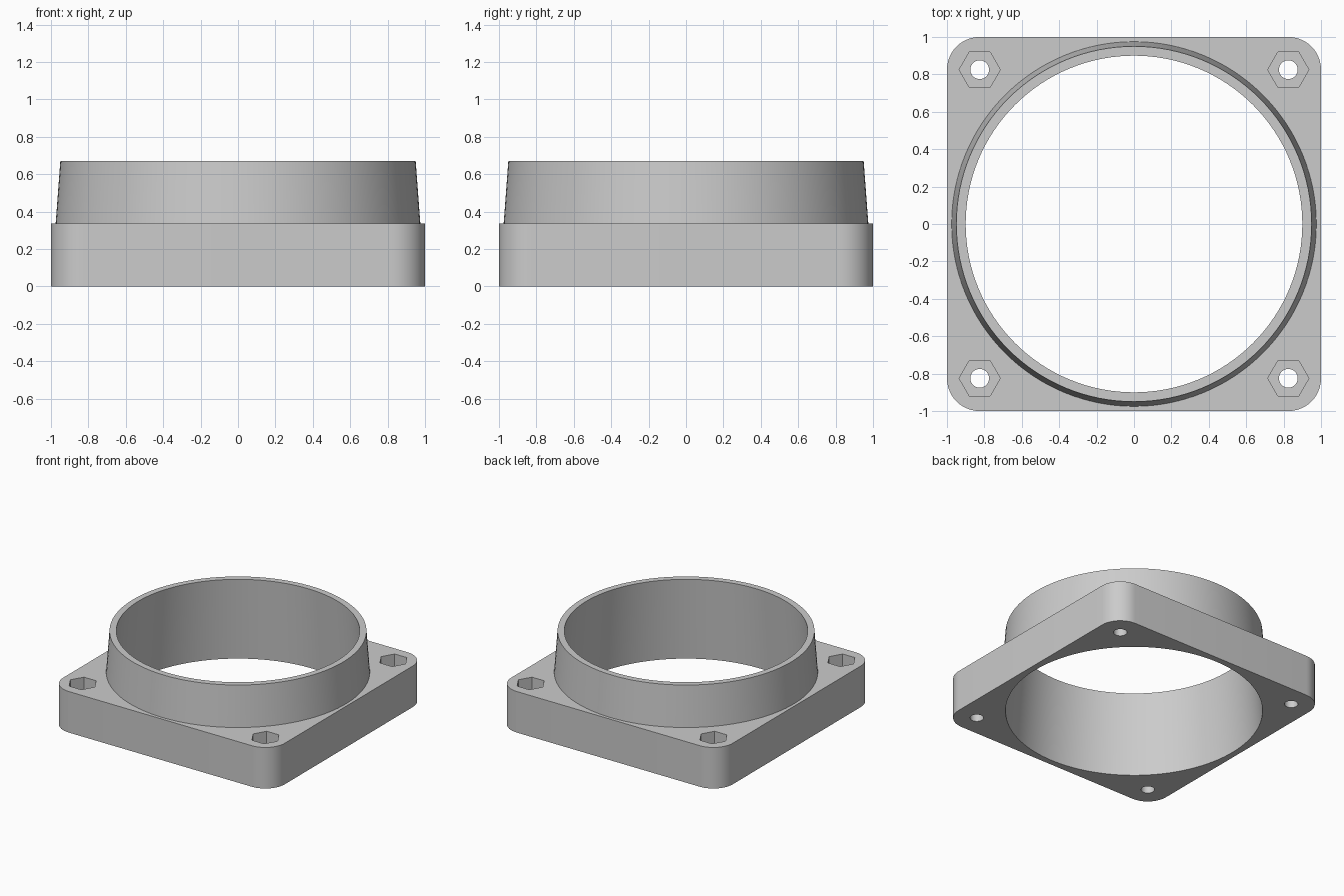
import bpy, bmesh, math

PLATE_TOP, TOTAL = 0.335, 0.67      # plate height, full height
HOLE = 0.825                        # bolt centre offset, also corner centre
CORNER = 1.0 - HOLE
SLOPE = 0.05 / TOTAL                # taper shared by bore and collar

cube = bpy.data.objects.get("Cube")
if cube:
    bpy.data.objects.remove(cube, do_unlink=True)

grey = bpy.data.materials.new("mid_grey")
grey.use_nodes = True
colour = (0.6, 0.6, 0.6, 1)
grey.diffuse_color = colour
grey.node_tree.nodes["Principled BSDF"].inputs["Base Color"].default_value = colour


def add_object(name, bm):
    bmesh.ops.recalc_face_normals(bm, faces=bm.faces)
    mesh = bpy.data.meshes.new(name)
    bm.to_mesh(mesh)
    bm.free()
    mesh.materials.append(grey)
    obj = bpy.data.objects.new(name, mesh)
    bpy.context.collection.objects.link(obj)
    return obj


def cone(name, r_low, r_high, z_low, z_high, sides, x=0, y=0):
    """Closed vertical frustum with a corner pointing along +x."""
    bm = bmesh.new()
    rings = []
    for r, z in ((r_low, z_low), (r_high, z_high)):
        angles = [math.tau * i / sides for i in range(sides)]
        rings.append([bm.verts.new((x + r * math.cos(a), y + r * math.sin(a), z))
                      for a in angles])
        bm.faces.new(rings[-1])
    for i in range(sides):
        j = (i + 1) % sides
        bm.faces.new((rings[0][i], rings[0][j], rings[1][j], rings[1][i]))
    return add_object(name, bm)


def rounded_plate(name, steps=12):
    bm = bmesh.new()
    verts = []
    for k, (sx, sy) in enumerate(((1, 1), (-1, 1), (-1, -1), (1, -1))):
        for i in range(steps + 1):
            a = (k + i / steps) * math.pi / 2
            verts.append(bm.verts.new((sx * HOLE + CORNER * math.cos(a),
                                       sy * HOLE + CORNER * math.sin(a), 0)))
    base = bm.faces.new(verts)
    side = bmesh.ops.extrude_face_region(bm, geom=[base], use_keep_orig=True)
    top = [g for g in side["geom"] if isinstance(g, bmesh.types.BMVert)]
    bmesh.ops.translate(bm, verts=top, vec=(0, 0, PLATE_TOP))
    return add_object(name, bm)


def combine(target, tool, operation):
    """Apply one boolean and discard the tool."""
    mod = target.modifiers.new(operation.lower(), "BOOLEAN")
    mod.operation, mod.solver, mod.object = operation, "EXACT", tool
    graph = bpy.context.evaluated_depsgraph_get()
    graph.update()
    mesh = bpy.data.meshes.new_from_object(target.evaluated_get(graph))
    target.modifiers.clear()
    target.data = mesh
    bpy.data.objects.remove(tool, do_unlink=True)


# Square plate with a tapered collar
adapter = rounded_plate("fan_duct_adapter")
low = 0.2
collar = cone("collar", 1.0 - SLOPE * low, 0.95, low, TOTAL, 128)
combine(adapter, collar, "UNION")

# Tapered bore through everything
over = 0.1
bore = cone("bore_cutter", 0.95 + SLOPE * over, 0.9 - SLOPE * over,
            -over, TOTAL + over, 128)
combine(adapter, bore, "DIFFERENCE")

# Bolt holes with hexagonal nut pockets in the corners
for sx in (-1, 1):
    for sy in (-1, 1):
        x, y = sx * HOLE, sy * HOLE
        combine(adapter, cone("bolt_cutter", 0.05, 0.05, -over, 0.5, 32, x, y), "DIFFERENCE")
        combine(adapter, cone("nut_cutter", 0.11, 0.11, 0.167, 0.5, 6, x, y), "DIFFERENCE")

# Smooth the round walls, keep the rims sharp
bpy.ops.object.select_all(action="DESELECT")
adapter.select_set(True)
bpy.context.view_layer.objects.active = adapter
bpy.ops.object.shade_smooth_by_angle(angle=math.radians(30))
